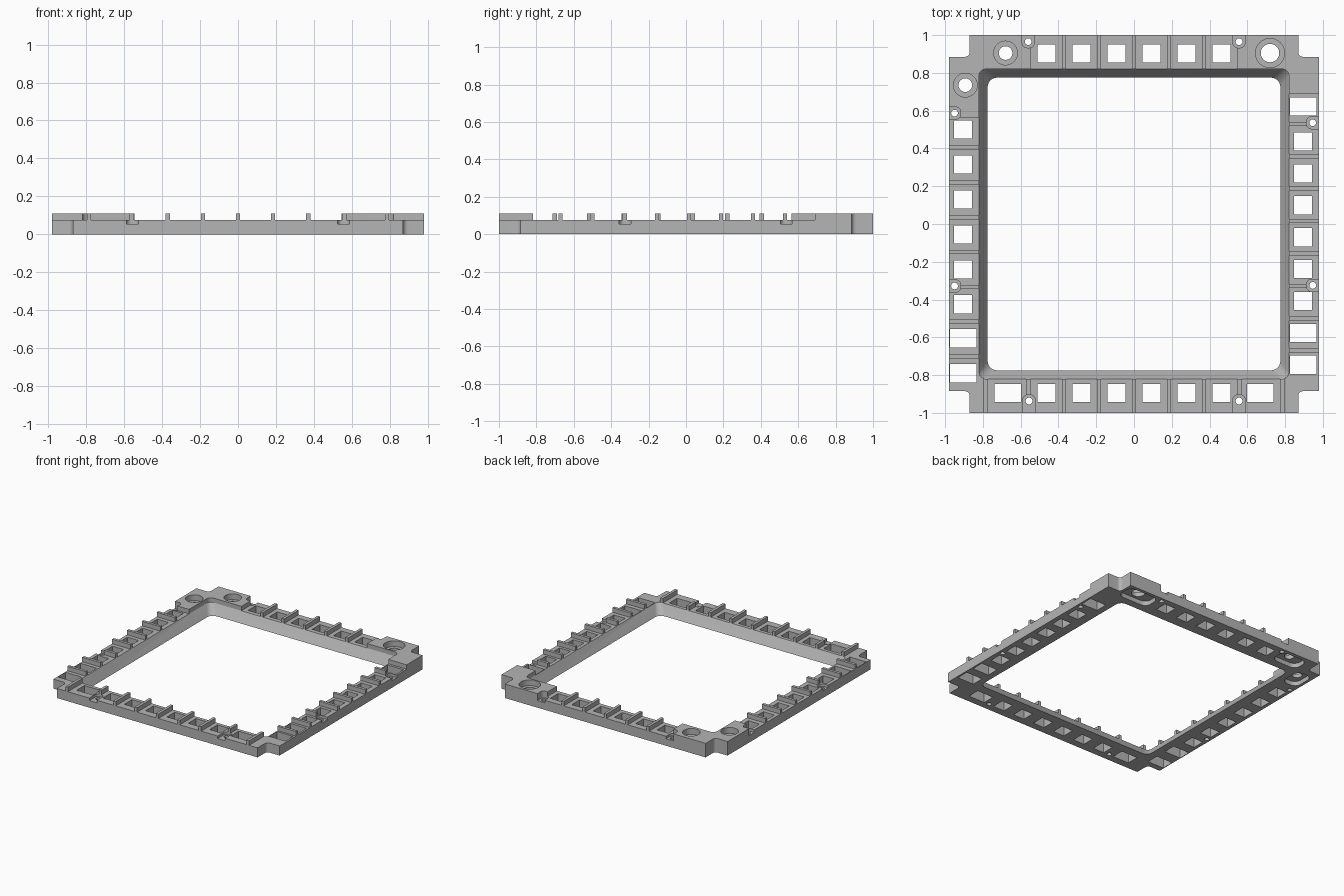
import bpy, bmesh, math

old = bpy.data.objects.get("Cube")
if old:
    bpy.data.objects.remove(old)

grey = bpy.data.materials.new("light_grey")
grey.use_nodes = True
colour = (0.46, 0.46, 0.46, 1)
grey.diffuse_color = colour
grey.node_tree.nodes["Principled BSDF"].inputs["Base Color"].default_value = colour

X, Y = 0.98, 1.0            # outer half sizes
IN = 0.82                   # inner half size of the top face
LOW, TOP = 0.075, 0.11      # recessed floor and full height
RIB = 0.011                 # half rib width


def loft(bm, rings):
    """Closed solid through matching rings of points."""
    loops = [[bm.verts.new(p) for p in ring] for ring in rings]
    n = len(loops[0])
    bm.faces.new(loops[0][::-1])
    bm.faces.new(loops[-1])
    for a, b in zip(loops, loops[1:]):
        for i in range(n):
            j = (i + 1) % n
            bm.faces.new((a[i], a[j], b[j], b[i]))


def prism(bm, pts, z0, z1):
    loft(bm, [[(x, y, z) for x, y in pts] for z in (z0, z1)])


def box(bm, x0, x1, y0, y1, z0, z1):
    prism(bm, [(x0, y0), (x1, y0), (x1, y1), (x0, y1)], z0, z1)


def rounded(cx, cy, hx, hy, r, steps=6):
    """Rounded rectangle, counter-clockwise."""
    pts = []
    for k, (sx, sy) in enumerate([(1, 1), (-1, 1), (-1, -1), (1, -1)]):
        for i in range(steps + 1):
            a = math.pi / 2 * (k + i / steps)
            pts.append((cx + sx * (hx - r) + r * math.cos(a),
                        cy + sy * (hy - r) + r * math.sin(a)))
    return pts


def circle(cx, cy, r, n=32):
    return [(cx + r * math.cos(2 * math.pi * i / n),
             cy + r * math.sin(2 * math.pi * i / n)) for i in range(n)]


def make(name, bm):
    bmesh.ops.recalc_face_normals(bm, faces=bm.faces)
    me = bpy.data.meshes.new(name)
    bm.to_mesh(me)
    bm.free()
    me.materials.append(grey)
    ob = bpy.data.objects.new(name, me)
    bpy.context.collection.objects.link(ob)
    return ob


# Outer plate with filleted corner notches
NX, NY, R = 0.87, 0.885, 0.025
outline = []
for sx, sy in [(1, 1), (-1, 1), (-1, -1), (1, -1)]:
    corner = [(X, NY)]
    for i in range(7):
        a = math.pi / 2 * i / 6
        corner.append((NX + R - R * math.sin(a), NY + R - R * math.cos(a)))
    corner.append((NX, Y))
    corner = [(sx * x, sy * y) for x, y in corner]
    outline += corner if sx * sy > 0 else corner[::-1]
bm = bmesh.new()
prism(bm, outline, 0, TOP)
frame = make("frame", bm)


def cut(name, bm):
    tool = make(name, bm)
    mod = frame.modifiers.new(name, "BOOLEAN")
    mod.operation, mod.solver, mod.object = "DIFFERENCE", "EXACT", tool
    bpy.context.view_layer.objects.active = frame
    bpy.ops.object.modifier_apply(modifier=mod.name)
    bpy.data.objects.remove(tool)


# Central opening, flaring upward
bm = bmesh.new()
loft(bm, [[(x, y, z) for x, y in rounded(0, 0, h, h, r)]
          for z, h, r in [(-0.02, 0.775, 0.05), (0, 0.775, 0.05),
                          (LOW, IN, 0.035), (0.2, IN, 0.035)]])
cut("opening_cutter", bm)

# Recessed bays between the ribs
back_ribs = [0.185 * i for i in range(-2, 3)]
front_ribs = [-0.785, -0.56] + back_ribs + [0.56, 0.785]
left_ribs = [0.405 - 0.1845 * i for i in range(7)]
right_ribs = [0.53 - 0.1715 * i for i in range(8)]
bm = bmesh.new()


def bays(stops, fill):
    stops = sorted(stops)
    for a, b in zip(stops, stops[1:]):
        fill(a + RIB, b - RIB)


bays(front_ribs, lambda a, b: box(bm, a, b, -1.1, -0.8, LOW, 0.2))
bays([-0.556] + back_ribs + [0.556], lambda a, b: box(bm, a, b, 0.8, 1.1, LOW, 0.2))
bays(left_ribs + [0.576], lambda a, b: box(bm, -1.1, -0.8, a, b, LOW, 0.2))
bays(right_ribs + [0.70], lambda a, b: box(bm, 0.8, 1.1, a, b, LOW, 0.2))
# Lowered front corners
box(bm, -1.1, -0.785 - RIB, -1.1, left_ribs[-1] - RIB, LOW, 0.2)
box(bm, 0.785 + RIB, 1.1, -1.1, right_ribs[-1] - RIB, LOW, 0.2)
cut("bay_cutter", bm)

# Square and wide windows
bm = bmesh.new()


def window(x, y, wx=0.096, wy=0.096):
    box(bm, x - wx / 2, x + wx / 2, y - wy / 2, y + wy / 2, -0.1, 0.2)


for i in range(6):
    x = -0.4625 + 0.185 * i
    window(x, 0.902)
    window(x, -0.895)
    window(-0.905, 0.5 - 0.185 * i)
    window(0.895, 0.437 - 0.169 * i)
for s in (-1, 1):
    window(s * 0.668, -0.895, 0.14)
for y in (-0.605, -0.79):
    window(-0.905, y, 0.14)
for y in (0.622, -0.578, -0.745):
    window(0.895, y, 0.14)
cut("window_cutter", bm)

# Small screw holes with slots open to the outer edge
screws = [(-0.56, 0.965), (0.556, 0.965), (-0.556, -0.937), (0.556, -0.937),
          (-0.95, 0.587), (-0.95, -0.328), (0.946, 0.536), (0.946, -0.325)]
slots, holes = bmesh.new(), bmesh.new()
w = 0.032
for x, y in screws:
    if abs(y) > 0.9:
        end = math.copysign(1.1, y)
        a, b = sorted((y - math.copysign(w, y), end))
        prism(slots, rounded(x, (a + b) / 2, w, (b - a) / 2, 0.025), 0.055, 0.2)
    else:
        end = math.copysign(1.1, x)
        a, b = sorted((x - math.copysign(w, x), end))
        prism(slots, rounded((a + b) / 2, y, (b - a) / 2, w, 0.025), 0.055, 0.2)
    prism(holes, circle(x, y, 0.018, 20), -0.1, 0.2)

# Large mounting holes: through bore, top counterbore, pocket beneath
pockets = bmesh.new()
for x, y, bore, ring, px, py in [(-0.68, 0.905, 0.036, 0.063, 0.11, 0.065),
                                 (-0.893, 0.735, 0.036, 0.063, 0.065, 0.09),
                                 (0.72, 0.905, 0.049, 0.077, 0.13, 0.07)]:
    prism(holes, circle(x, y, bore), -0.1, 0.2)
    prism(slots, circle(x, y, ring), 0.065, 0.2)
    prism(pockets, rounded(x, y, px, py, 0.05), -0.1, 0.035)
cut("slot_cutter", slots)
cut("pocket_cutter", pockets)
cut("hole_cutter", holes)

# Shading: round walls smooth, edges sharp
bpy.ops.object.select_all(action="DESELECT")
frame.select_set(True)
bpy.context.view_layer.objects.active = frame
bpy.ops.object.shade_smooth_by_angle(angle=math.radians(30))
